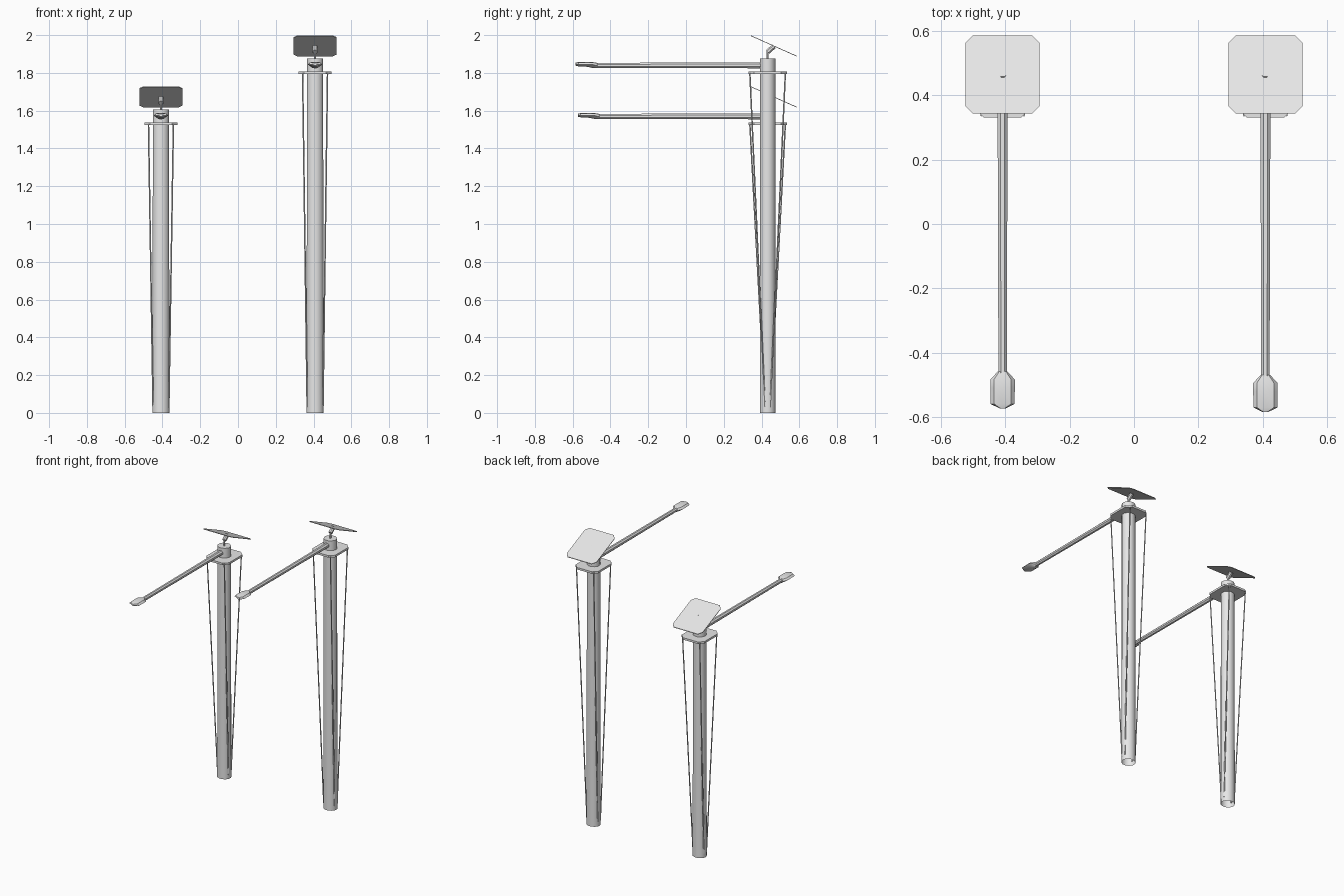
import bpy, bmesh, math
from mathutils import Vector

if "Cube" in bpy.data.objects:
    bpy.data.objects.remove(bpy.data.objects["Cube"])

grey = bpy.data.materials.new("light_grey")
grey.diffuse_color = (0.8, 0.8, 0.8, 1)
grey.use_nodes = True
grey.node_tree.nodes["Principled BSDF"].inputs["Base Color"].default_value = grey.diffuse_color
PY = 0.432  # y of both poles


def finish(name, bm, smooth=False):
    bmesh.ops.recalc_face_normals(bm, faces=bm.faces)
    me = bpy.data.meshes.new(name)
    bm.to_mesh(me)
    bm.free()
    me.materials.append(grey)
    ob = bpy.data.objects.new(name, me)
    bpy.context.collection.objects.link(ob)
    if smooth:
        bpy.ops.object.select_all(action='DESELECT')
        ob.select_set(True)
        bpy.context.view_layer.objects.active = ob
        bpy.ops.object.shade_smooth_by_angle(angle=math.radians(40))
    return ob


def loft(name, rings, smooth=False, cap_start=True):
    """Skin a list of equal-length point rings and cap the ends."""
    bm = bmesh.new()
    vs = [[bm.verts.new(p) for p in r] for r in rings]
    n = len(vs[0])
    for a, b in zip(vs, vs[1:]):
        for i in range(n):
            j = (i + 1) % n
            bm.faces.new((a[i], a[j], b[j], b[i]))
    if cap_start:
        bm.faces.new(vs[0][::-1])
    bm.faces.new(vs[-1])
    return finish(name, bm, smooth)


def tube(name, a, b, ra, rb, sides=8, smooth=True):
    a, b = Vector(a), Vector(b)
    q = (b - a).to_track_quat('Z', 'Y')

    def ring(c, r):
        return [c + q @ Vector((r * math.cos(t), r * math.sin(t), 0))
                for t in (2 * math.pi * (i + 0.5) / sides for i in range(sides))]
    return loft(name, [ring(a, ra), ring(b, rb)], smooth)


def chamfered(hx, hy, c):
    """Rectangle outline with cut corners."""
    return [(hx, -hy + c), (hx, hy - c), (hx - c, hy), (-hx + c, hy),
            (-hx, hy - c), (-hx, -hy + c), (-hx + c, -hy), (hx - c, -hy)]


def lamp(side, x, dz, tip):
    top = 1.875 + dz
    # hollow-bottomed pole
    rings = [[(x + rx * math.cos(t), PY + ry * math.sin(t), z)
              for t in (2 * math.pi * (i + 0.5) / 12 for i in range(12))]
             for z, rx, ry in ((0, .047, .043), (top, .044, .042))]
    loft(side + "_pole", rings, True, cap_start=False)

    # collar plate below the arm
    zp = 1.80 + dz
    loft(side + "_collar_plate",
         [[(x + px, PY + py, z) for px, py in chamfered(.088, .102, .03)]
          for z in (zp - .007, zp + .007)])

    # four stay rods from the plate to the foot of the pole
    for i, (sx, sy) in enumerate(((1, 1), (1, -1), (-1, 1), (-1, -1))):
        tube(f"{side}_stay_rod_{i + 1}", (x + sx * .042, PY + sy * .014, .03),
             (x + sx * .066, PY + sy * .094, zp), .004, .004, 6)

    # arm
    za = 1.84 + dz
    tube(side + "_arm", (x, PY - .02, za), (x, tip + .10, za), .017, .014)

    # lamp head: flat top, shallow keel underneath
    head = []
    for d, w, up, shoulder, keel in ((.115, .015, .013, -.003, -.015),
                                     (.09, .038, .017, .004, -.014),
                                     (.065, .038, .018, .004, -.008),
                                     (.014, .037, .017, .004, -.005),
                                     (0, .008, .014, .004, -.002)):
        y = tip + d
        head.append([(x - w, y, za + shoulder), (x - w * .7, y, za + up - .002),
                     (x, y, za + up), (x + w * .7, y, za + up - .002),
                     (x + w, y, za + shoulder), (x + w * .35, y, za + keel),
                     (x - w * .35, y, za + keel)])
    loft(side + "_lamp_head", head, True)

    # solar panel mount
    tube(side + "_panel_post", (x, PY, top - .01), (x, PY, top + .045), .006, .006)
    tube(side + "_panel_joint", (x, PY, top + .036), (x, PY + .034, top + .066), .014, .014)

    # tilted solar panel, high edge to the front
    slope = -.108 / .242
    loft(side + "_solar_panel",
         [[(x + px, .464 + py, 1.943 + dz + slope * py + t)
           for px, py in chamfered(.1145, .121, .022)] for t in (-.002, .002)])


lamp("left", -.408, -.27, -.573)
lamp("right", .408, 0, -.584)
